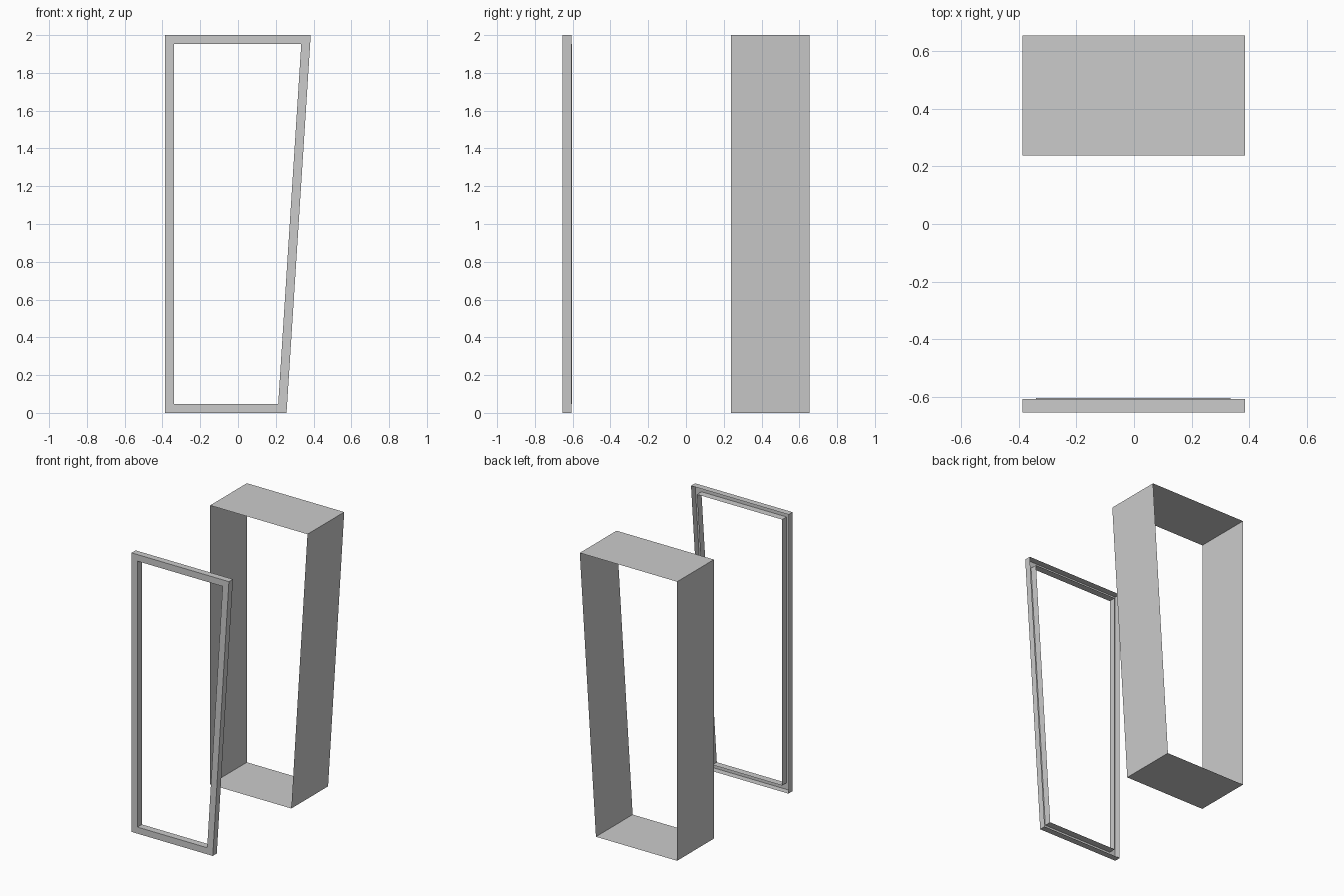
import bpy, bmesh

if "Cube" in bpy.data.objects:
    bpy.data.objects.remove(bpy.data.objects["Cube"])


def outline(d):
    """Four-sided tapered outline, inset by d on every side."""
    def right(z):
        return 0.257 + 0.064 * z - d * 1.002
    x, lo, hi = -0.387 + d, d, 2 - d
    return [(x, lo), (right(lo), lo), (right(hi), hi), (x, hi)]


def sweep(name, profile):
    """Skin sheet walls through (inset, y) profile points around the outline."""
    bm = bmesh.new()
    rings = [[bm.verts.new((x, y, z)) for x, z in outline(d)] for d, y in profile]
    for a, b in zip(rings, rings[1:]):
        for i in range(4):
            j = (i + 1) % 4
            bm.faces.new((a[i], b[i], b[j], a[j]))
    bmesh.ops.recalc_face_normals(bm, faces=bm.faces)
    mesh = bpy.data.meshes.new(name)
    bm.to_mesh(mesh)
    bm.free()
    ob = bpy.data.objects.new(name, mesh)
    bpy.context.collection.objects.link(ob)
    return ob


# Front trim: channel open at the back, with a slightly deeper inner flange
sweep("front_trim", [(0, -0.607), (0, -0.653), (0.047, -0.653), (0.047, -0.603)])

# Rear sleeve: thin open tapered tube
sweep("rear_sleeve", [(0, 0.653), (0, 0.237)])
